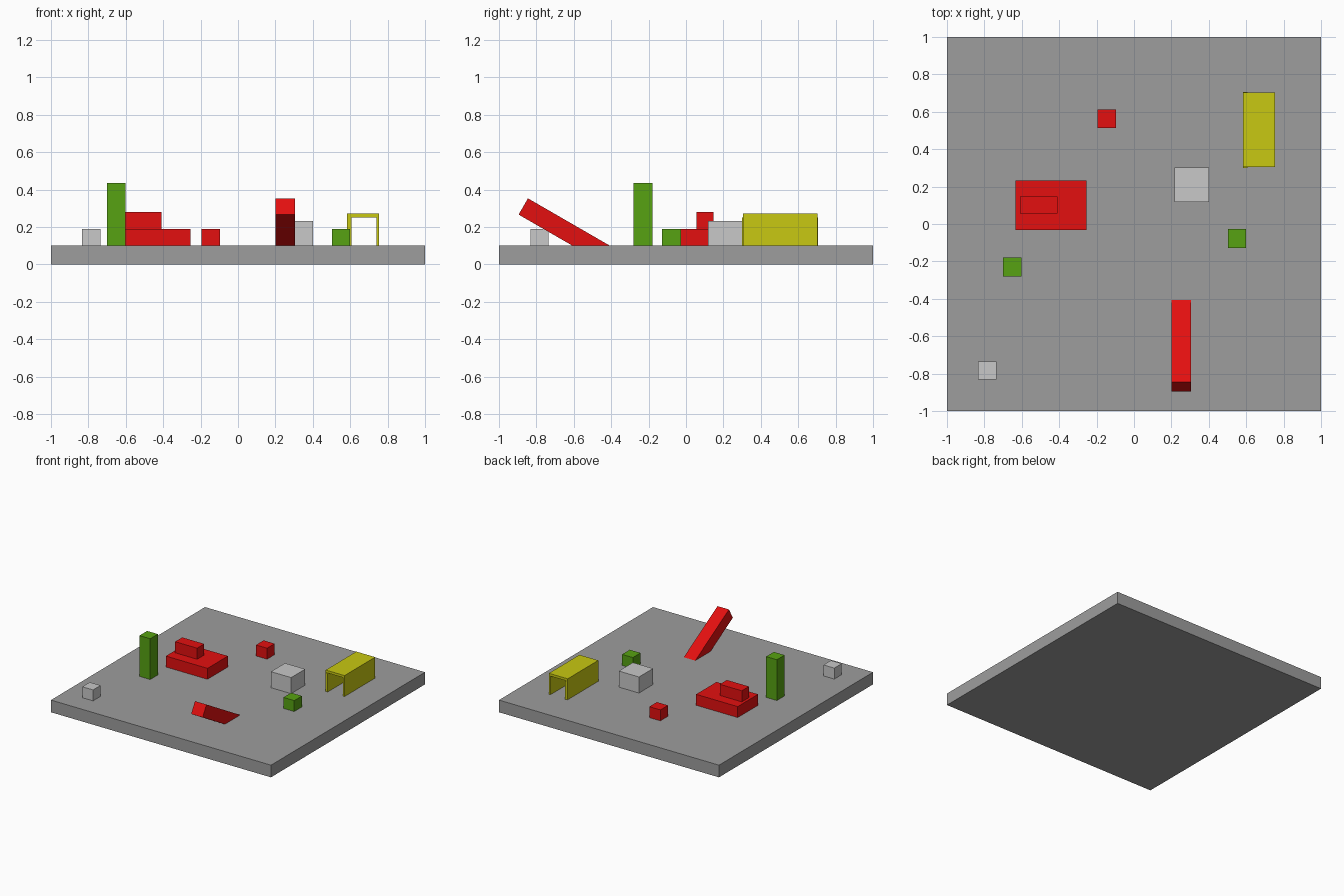
import bpy, bmesh
from math import radians
from mathutils import Matrix, Vector

if "Cube" in bpy.data.objects:
    bpy.data.objects.remove(bpy.data.objects["Cube"])


def material(name, rgb):
    m = bpy.data.materials.new(name)
    m.diffuse_color = (*rgb, 1)
    m.use_nodes = True
    m.node_tree.nodes["Principled BSDF"].inputs["Base Color"].default_value = m.diffuse_color
    return m


GREY = material("slab grey", (0.34, 0.34, 0.34))
LIGHT = material("light grey", (0.58, 0.58, 0.58))
RED = material("red", (0.77, 0.005, 0.005))
GREEN = material("green", (0.095, 0.36, 0.006))
YELLOW = material("yellow", (0.58, 0.58, 0.006))
TOP = 0.1  # height of the slab surface


def add_box(bm, x, y, z):
    """Add a box spanning the given (low, high) ranges."""
    size = Vector((x[1] - x[0], y[1] - y[0], z[1] - z[0]))
    mid = Vector((sum(x) / 2, sum(y) / 2, sum(z) / 2))
    mat = Matrix.Translation(mid) @ Matrix.Diagonal((*size, 1))
    bmesh.ops.create_cube(bm, size=1, matrix=mat)


def part(name, mat, *boxes):
    bm = bmesh.new()
    for b in boxes:
        add_box(bm, *b)
    me = bpy.data.meshes.new(name)
    bm.to_mesh(me)
    bm.free()
    me.materials.append(mat)
    ob = bpy.data.objects.new(name, me)
    bpy.context.collection.objects.link(ob)
    return ob


# Ground slab
part("ground_slab", GREY, ((-1, 1), (-1, 1), (0, TOP)))

# Free-standing blocks
part("small_grey_block", LIGHT, ((-0.833, -0.735), (-0.832, -0.735), (TOP, 0.19)))
part("large_grey_block", LIGHT, ((0.217, 0.40), (0.118, 0.301), (TOP, 0.232)))
part("green_tower", GREEN, ((-0.70, -0.602), (-0.28, -0.18), (TOP, 0.435)))
part("small_green_block", GREEN, ((0.502, 0.60), (-0.127, -0.027), (TOP, 0.19)))
part("small_red_block", RED, ((-0.195, -0.095), (0.513, 0.611), (TOP, 0.19)))

# Stepped red platform
part("platform_lower", RED, ((-0.633, -0.255), (-0.032, 0.233), (TOP, 0.19)))
part("platform_upper", RED, ((-0.61, -0.41), (0.055, 0.147), (0.19, 0.281)))

# Yellow tunnel: two walls and a roof
part("tunnel_left_wall", YELLOW, ((0.584, 0.606), (0.299, 0.706), (TOP, 0.252)))
part("tunnel_right_wall", YELLOW, ((0.74, 0.755), (0.305, 0.702), (TOP, 0.252)))
part("tunnel_roof", YELLOW, ((0.584, 0.755), (0.305, 0.702), (0.252, 0.272)))

# Tilted beam, pivoting on its upper raised edge, foot sunk into the slab
beam = part("tilted_beam", RED, ((-0.052, 0.052), (0, 0.515), (-0.1, 0)))
beam.data.transform(Matrix.Translation((0.253, -0.845, 0.353))
                    @ Matrix.Rotation(radians(-30), 4, 'X'))
